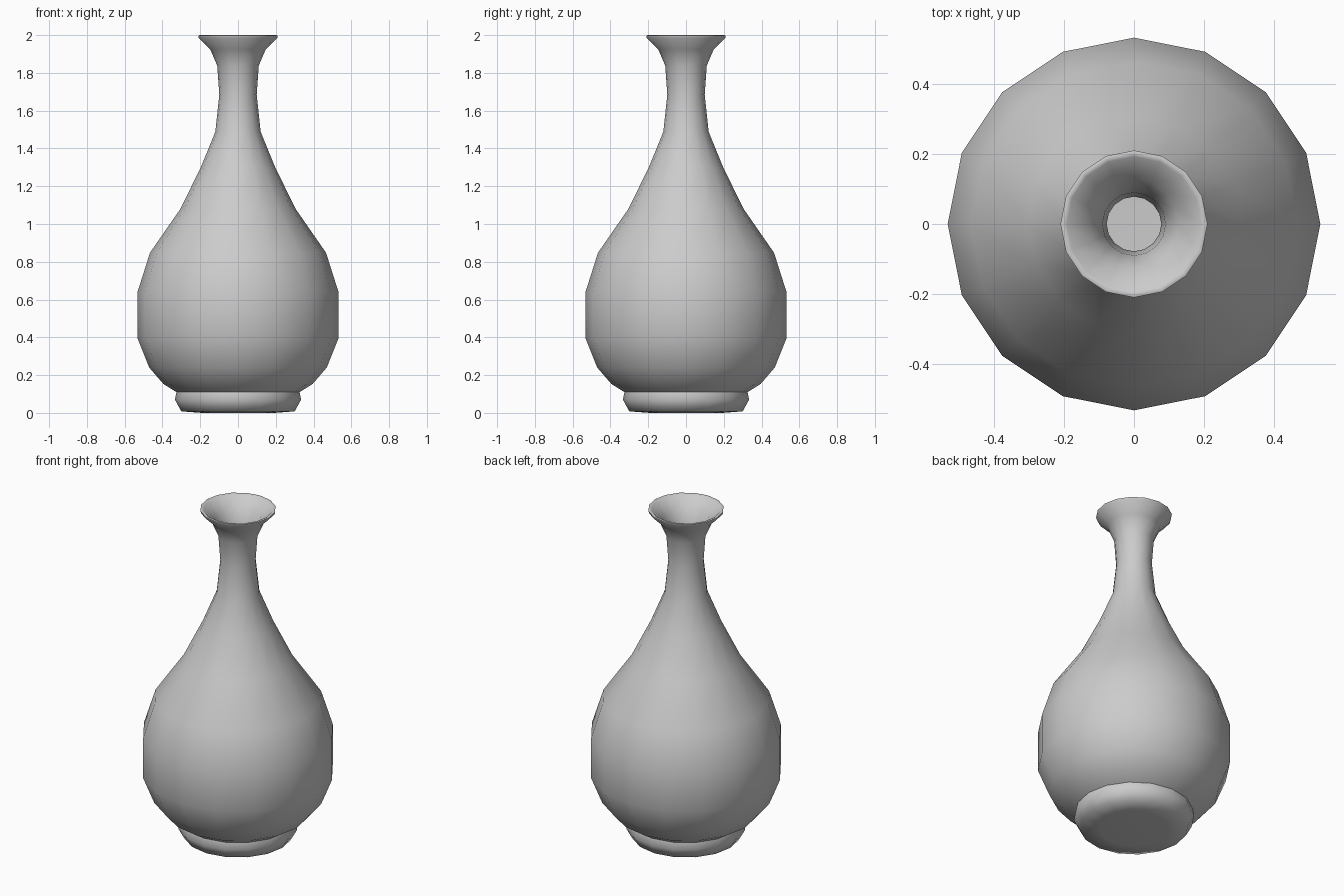
import bpy
import bmesh
from math import cos, sin, pi

if "Cube" in bpy.data.objects:
    bpy.data.objects.remove(bpy.data.objects["Cube"])

SIDES = 16


def lathe(name, profile):
    """Revolve (radius, z) points around z; the end rings are closed by a cap."""
    bm = bmesh.new()
    rings = [[bm.verts.new((r * cos(2 * pi * i / SIDES), r * sin(2 * pi * i / SIDES), z))
              for i in range(SIDES)] for r, z in profile]
    for a, b in zip(rings, rings[1:]):
        for i in range(SIDES):
            j = (i + 1) % SIDES
            bm.faces.new((a[i], a[j], b[j], b[i]))
    bm.faces.new(rings[0][::-1])
    bm.faces.new(rings[-1])
    bmesh.ops.recalc_face_normals(bm, faces=bm.faces)
    mesh = bpy.data.meshes.new(name)
    bm.to_mesh(mesh)
    bm.free()
    obj = bpy.data.objects.new(name, mesh)
    bpy.context.collection.objects.link(obj)
    bpy.context.view_layer.objects.active = obj
    obj.select_set(True)
    bpy.ops.object.shade_smooth_by_angle(angle=pi / 3)
    return obj


# Outside: base, foot ring, round belly, slim neck, flared lip
outer = [(0.19, 0.0), (0.30, 0.008), (0.334, 0.07), (0.326, 0.11), (0.395, 0.153),
         (0.47, 0.24), (0.532, 0.395), (0.532, 0.64), (0.466, 0.848), (0.305, 1.08),
         (0.197, 1.30), (0.12, 1.488), (0.099, 1.685), (0.11, 1.838), (0.147, 1.925),
         (0.208, 1.985), (0.21, 1.997)]

# Inside: thin wall from the lip down to the floor
inner = [(0.203, 2.0), (0.192, 1.995), (0.127, 1.938), (0.09, 1.843), (0.078, 1.685),
         (0.099, 1.482), (0.178, 1.29), (0.286, 1.068), (0.445, 0.838), (0.51, 0.635),
         (0.51, 0.40), (0.452, 0.255), (0.38, 0.172), (0.305, 0.12), (0.311, 0.072),
         (0.285, 0.03), (0.19, 0.022)]

lathe("vase", outer + inner)
